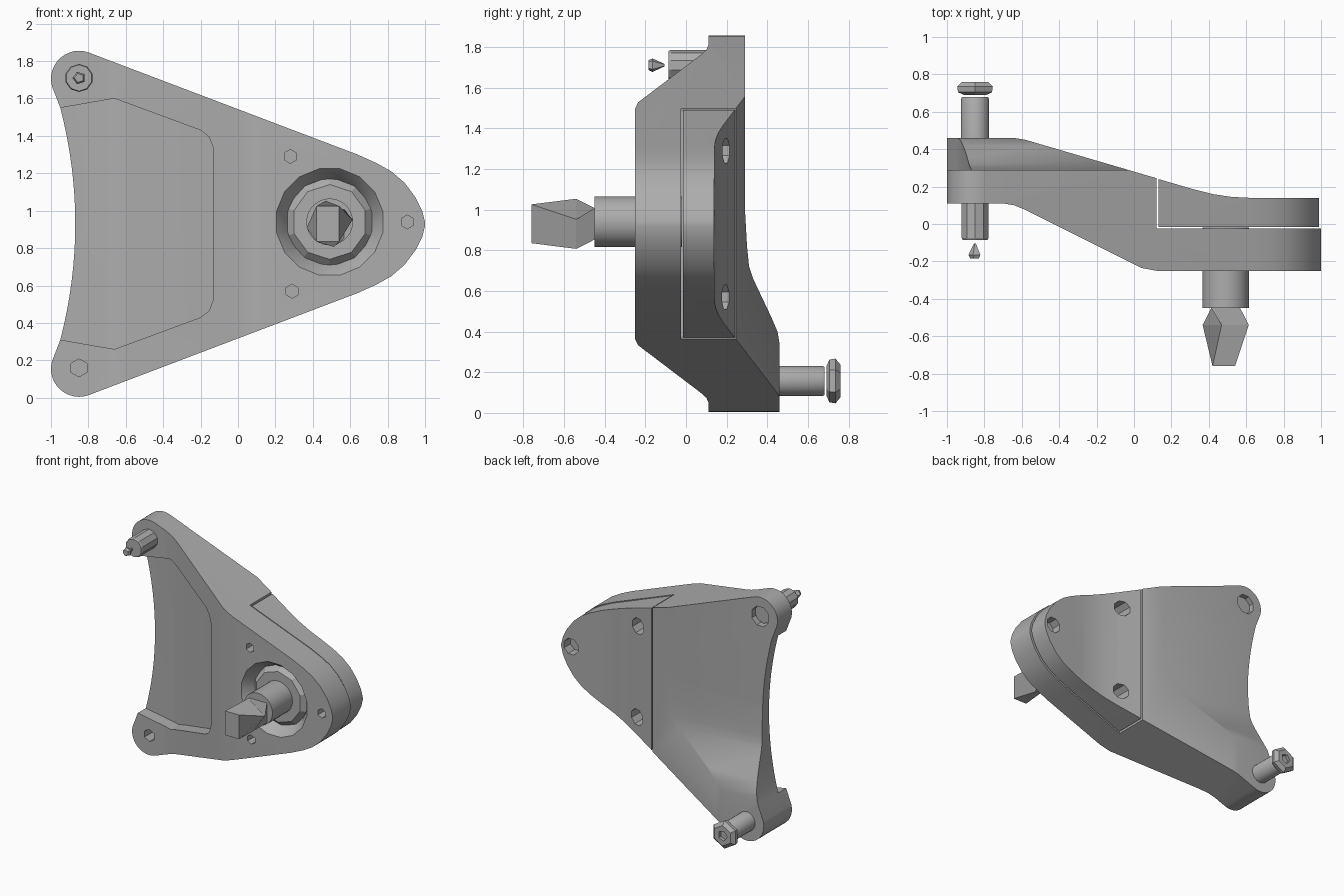
import bpy, bmesh, math
from mathutils import Matrix, Vector

cube = bpy.data.objects.get("Cube")
if cube:
    bpy.data.objects.remove(cube)

grey = bpy.data.materials.new("mid grey")
grey.use_nodes = True
grey.diffuse_color = (0.42, 0.42, 0.42, 1)
grey.node_tree.nodes["Principled BSDF"].inputs["Base Color"].default_value = (0.42, 0.42, 0.42, 1)

# Which model plane a 2D profile lies in, and the axis it is extruded along
PLANES = {
    "y": lambda a, b, c: (a, c, b),
    "z": lambda a, b, c: (a, b, c),
    "x": lambda a, b, c: (c, a, b),
}


def finish(bm, name):
    bmesh.ops.recalc_face_normals(bm, faces=bm.faces)
    mesh = bpy.data.meshes.new(name)
    bm.to_mesh(mesh)
    bm.free()
    mesh.materials.append(grey)
    obj = bpy.data.objects.new(name, mesh)
    bpy.context.collection.objects.link(obj)
    return obj


def prism(name, profile, axis, low, high):
    bm = bmesh.new()
    place = PLANES[axis]
    ends = [[bm.verts.new(place(a, b, c)) for a, b in profile] for c in (low, high)]
    for end in ends:
        bm.faces.new(end)
    n = len(profile)
    for i in range(n):
        j = (i + 1) % n
        bm.faces.new((ends[0][i], ends[0][j], ends[1][j], ends[1][i]))
    return finish(bm, name)


def lathe(name, x, z, rings, sides):
    """Stack of (y, radius) rings around an axis along y."""
    bm = bmesh.new()
    loops = []
    for y, r in rings:
        loops.append([bm.verts.new((x + r * math.cos(math.tau * (i + 0.5) / sides), y,
                                    z + r * math.sin(math.tau * (i + 0.5) / sides)))
                      for i in range(sides)])
    bm.faces.new(loops[0])
    bm.faces.new(loops[-1])
    for a, b in zip(loops, loops[1:]):
        for i in range(sides):
            j = (i + 1) % sides
            bm.faces.new((a[i], a[j], b[j], b[i]))
    return finish(bm, name)


def combine(obj, tool, operation):
    mod = obj.modifiers.new("cut", "BOOLEAN")
    mod.operation = operation
    mod.solver = "EXACT"
    mod.object = tool
    bpy.context.view_layer.objects.active = obj
    bpy.ops.object.modifier_apply(modifier=mod.name)
    bpy.data.objects.remove(tool)


def smooth(obj, angle=25):
    bpy.ops.object.select_all(action="DESELECT")
    obj.select_set(True)
    bpy.context.view_layer.objects.active = obj
    bpy.ops.object.shade_smooth_by_angle(angle=math.radians(angle))


def arc(cx, cz, r, start, end, steps):
    angles = [math.radians(start + (end - start) * i / steps) for i in range(steps + 1)]
    return [(cx + r * math.cos(a), cz + r * math.sin(a)) for a in angles]


MID = 0.93


def mirrored(upper):
    return upper + [(x, 2 * MID - z) for x, z in reversed(upper)]


# Rounded triangular outline: concave left edge, lobe, long edge, blunt nose
edge = [(-0.87 - 0.08 * (t / 8) ** 2, MID + 0.62 * t / 8) for t in range(1, 9)]
upper_edge = edge + arc(-0.85, 1.705, 0.15, 195, 69, 12)
upper_edge += [(0.64, 1.30), (0.74, 1.255), (0.82, 1.21), (0.89, 1.15),
               (0.95, 1.07), (0.985, 1.0), (1.0, 0.94)]
outline = mirrored(upper_edge)

# Side-on shape of the offset arm, with a step for the rear cover
front = [(-1.1, 0.11), (-0.7, 0.11), (-0.64, 0.1), (-0.58, 0.075), (-0.02, -0.205),
         (0.04, -0.235), (0.12, -0.25)]
rear_arm = [(0.12, 0.245), (-0.58, 0.45), (-0.64, 0.46), (-1.1, 0.46)]
arm_shape = front + [(1.1, -0.25), (1.1, -0.025), (0.12, -0.025)] + rear_arm
cover_shape = [(0.132, -0.015), (1.1, -0.015), (1.1, 0.138), (0.62, 0.14), (0.52, 0.145),
               (0.42, 0.16), (0.32, 0.185), (0.132, 0.24)]

bracket = prism("bracket_arm", outline, "y", -0.6, 0.8)
combine(bracket, prism("arm_limits", arm_shape, "z", -0.2, 2.1), "INTERSECT")

# Shallower back on the upper lobe and web, blending into the deep lower lobe
rear_step = [(0.6, 0.34), (0.46, 0.34), (0.45, 0.4), (0.42, 0.47), (0.33, 0.66), (0.31, 0.72),
             (0.3, 0.82), (0.29, 1.0), (0.29, 2.1), (0.6, 2.1)]
combine(bracket, prism("rear_step", rear_step, "x", -1.2, 0.5), "DIFFERENCE")

# Front pocket between the two arms
pocket = mirrored([(-1.1, 1.525), (-0.95, 1.55), (-0.72, 1.59), (-0.66, 1.6), (-0.2, 1.43),
                   (-0.155, 1.395), (-0.13, 1.33)])
pocket_tool = prism("pocket_tool", pocket[::-1], "y", -0.6, 0.8)
floor = [(x, y + 0.1) for x, y in front]
floor_shape = floor + [(0.12, -0.7), (-1.1, -0.7)]
combine(pocket_tool, prism("pocket_floor", floor_shape, "z", -0.2, 2.1), "INTERSECT")
combine(bracket, pocket_tool, "DIFFERENCE")

# Bearing seat, screw holes and lobe holes
HUB = (0.49, 0.94)
combine(bracket, lathe("seat_tool", *HUB, [(-0.4, 0.29), (-0.25, 0.29), (-0.2, 0.25), (-0.1, 0.2)], 16),
        "DIFFERENCE")
screws = [(0.28, 1.29), (0.29, 0.57), (0.905, 0.94)]
for x, z in screws:
    combine(bracket, lathe("hole_tool", x, z, [(-0.4, 0.037), (-0.12, 0.037)], 6), "DIFFERENCE")
combine(bracket, lathe("hole_tool", -0.85, 0.16, [(0, 0.048), (0.25, 0.048)], 6), "DIFFERENCE")
combine(bracket, lathe("hole_tool", -0.85, 1.705, [(0.2, 0.08), (0.5, 0.08)], 8), "DIFFERENCE")
smooth(bracket)

# Rear cover plate
cover = prism("rear_cover", [(x * 0.99, MID + (z - MID) * 0.995) for x, z in outline], "y", -0.6, 0.8)
combine(cover, prism("cover_limits", cover_shape, "z", -0.2, 2.1), "INTERSECT")
for x, z in screws:
    combine(cover, lathe("hole_tool", x, z, [(0.06, 0.065), (0.5, 0.065)], 8), "DIFFERENCE")
smooth(cover)

# Drive shaft with a twisted square end
smooth(lathe("drive_shaft", *HUB, [(-0.45, 0.125), (-0.02, 0.125)], 32))
lathe("drive_shaft_collar", *HUB, [(-0.2, 0.2), (-0.16, 0.24), (-0.08, 0.24)], 10)
bit = lathe("drive_bit", 0.49, 0.93, [(-0.76, 0.1), (-0.54, 0.125), (-0.45, 0.11)], 4)
for v in bit.data.vertices:
    if v.co.y < -0.7:
        v.co.x = 0.48 + (v.co.x - 0.49) * 0.85
        v.co.z = MID + (v.co.z - MID) * 1.35
    elif v.co.y < -0.5:
        turn = Matrix.Rotation(math.radians(35), 3, "Y")
        centre = Vector((0.49, v.co.y, 0.93))
        v.co = centre + turn @ (v.co - centre)

# Upper front pin with its loose tip
smooth(lathe("upper_pin", -0.85, 1.71, [(-0.085, 0.07), (-0.075, 0.075), (0.25, 0.075)], 10), 15)
lathe("upper_pin_tip", -0.85, 1.71, [(-0.185, 0.025), (-0.165, 0.035), (-0.105, 0.006)], 5)

# Lower rear pin with its head
smooth(lathe("lower_pin", -0.85, 0.157, [(0.3, 0.075), (0.67, 0.075), (0.68, 0.07)], 24), 35)
head = lathe("lower_pin_head", -0.85, 0.157, [(0.69, 0.07), (0.705, 0.105), (0.735, 0.11), (0.76, 0.08)], 6)
combine(head, lathe("socket_tool", -0.85, 0.157, [(0.735, 0.04), (0.8, 0.04)], 5), "DIFFERENCE")
